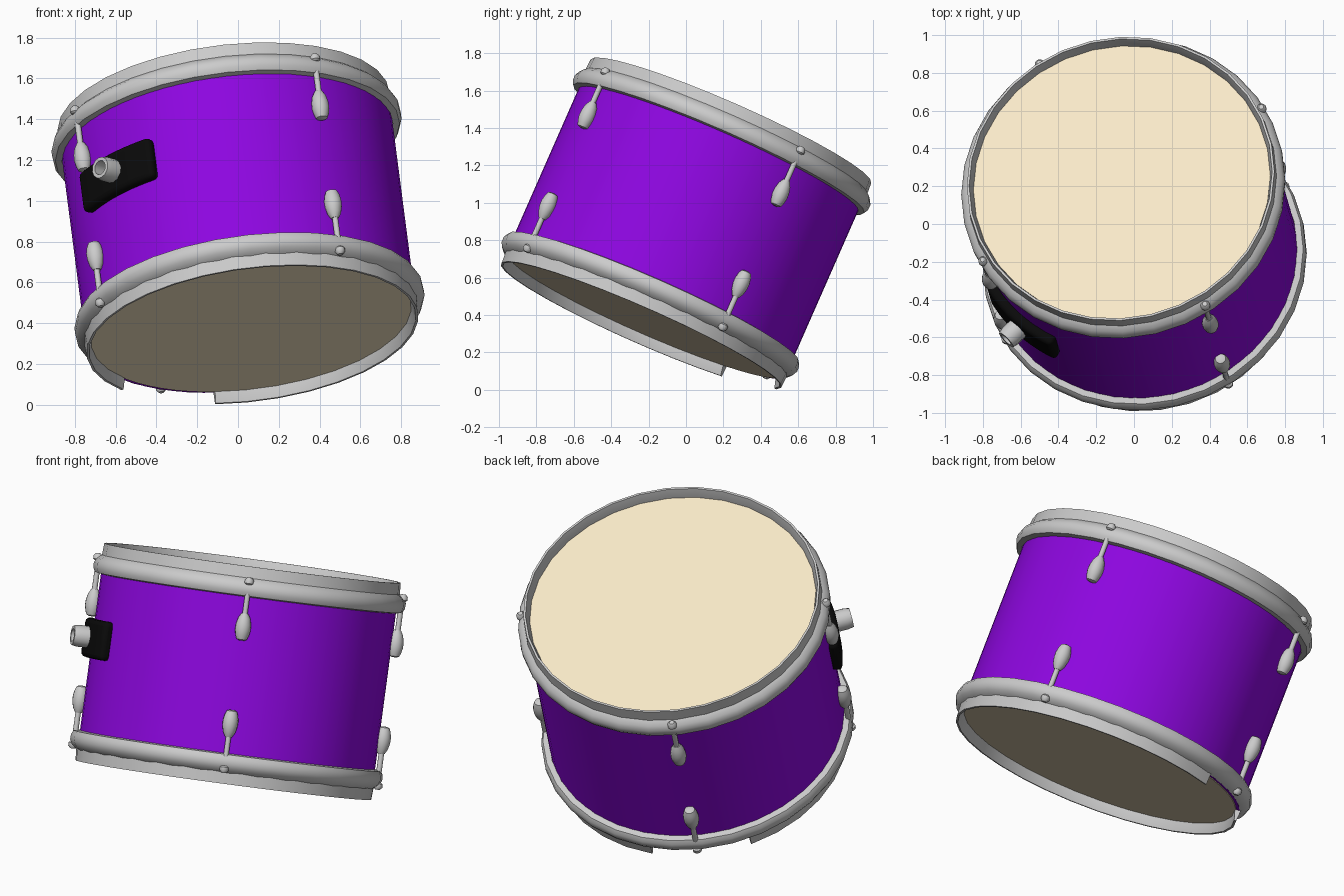
import bpy, bmesh
from math import radians, cos, sin
from mathutils import Matrix, Vector

if "Cube" in bpy.data.objects:
    bpy.data.objects.remove(bpy.data.objects["Cube"])

# Tilted drum frame: local z is the drum axis
axis = Vector((-0.13, 0.44, 1)).normalized()
e1 = (Vector((1, 0, 0)) - axis * axis.x).normalized()
e2 = axis.cross(e1)
FRAME = Matrix.Translation((0, 0, 0.89)) @ Matrix((e1, e2, axis)).transposed().to_4x4()


def material(name, rgb):
    m = bpy.data.materials.new(name)
    m.diffuse_color = (*rgb, 1)
    m.use_nodes = True
    m.node_tree.nodes["Principled BSDF"].inputs["Base Color"].default_value = m.diffuse_color
    return m


PURPLE = material("purple", (0.27, 0.002, 0.75))
SKIN = material("skin", (0.95, 0.82, 0.58))
BLACK = material("black", (0.003, 0.003, 0.003))


def lathe(name, profile, n=32, start=0, end=360, loop=True, mat=None, local=None, bevel=0):
    """Spin an (r, z) profile around the local z axis."""
    bm = bmesh.new()
    full = end - start >= 360
    rings = []
    for i in range(n if full else n + 1):
        a = radians(start + (end - start) * i / n)
        rings.append([bm.verts.new((r * cos(a), r * sin(a), z)) for r, z in profile])
    k = len(profile)
    for i in range(n):
        p, q = rings[i], rings[(i + 1) % len(rings)]
        for j in range(k if loop else k - 1):
            bm.faces.new((p[j], q[j], q[(j + 1) % k], p[(j + 1) % k]))
    if not full:
        bm.faces.new(rings[0])
        bm.faces.new(rings[-1])
    elif not loop:
        bm.faces.new([r[0] for r in rings])
        bm.faces.new([r[-1] for r in rings])
    bmesh.ops.recalc_face_normals(bm, faces=bm.faces)
    me = bpy.data.meshes.new(name)
    bm.to_mesh(me)
    bm.free()
    ob = bpy.data.objects.new(name, me)
    bpy.context.collection.objects.link(ob)
    ob.matrix_world = FRAME @ (local or Matrix())
    if mat:
        me.materials.append(mat)
    if bevel:
        b = ob.modifiers.new("bevel", 'BEVEL')
        b.width, b.segments = bevel, 3
    bpy.ops.object.select_all(action='DESELECT')
    ob.select_set(True)
    bpy.context.view_layer.objects.active = ob
    bpy.ops.object.shade_smooth_by_angle(angle=radians(40))
    return ob


# Shell
lathe("shell", [(0.816, -0.54), (0.816, 0.54), (0.78, 0.54), (0.78, -0.54)], 64, mat=PURPLE)

# Hoops, heads and tuning hardware at both ends
wall = [(0.808, 0.6), (0.82, 0.6), (0.826, 0.5), (0.79, 0.5), (0.79, 0.54)]
flange = [(0.818, 0.54), (0.83, 0.532), (0.85, 0.515), (0.863, 0.49),
          (0.862, 0.46), (0.85, 0.438), (0.818, 0.432)]
rod = [(0.015, 0.32), (0.015, 0.51)]
bolt = [(0.016, 0.50), (0.025, 0.508), (0.025, 0.526), (0.013, 0.54)]
lug = [(0.014, 0.192), (0.028, 0.198), (0.037, 0.22), (0.043, 0.25),
       (0.042, 0.28), (0.034, 0.315), (0.019, 0.342)]
for end, s in (("top", 1), ("bottom", -1)):
    def flip(profile):
        return [(r, z * s) for r, z in profile]
    if s > 0:
        lathe("top_hoop_wall", wall)
    else:  # lower hoop has an opening at the back
        lathe("bottom_hoop_wall", flip(wall), 29, 142, 463)
    lathe(end + "_hoop_flange", flip(flange))
    lathe(end + "_head", flip([(0.796, 0.536), (0.796, 0.545)]), 64, loop=False, mat=SKIN)
    for i, ang in enumerate((28.5, 121.5, 208.5, 301.5)):
        turn = Matrix.Rotation(radians(ang), 4, 'Z')
        for part, prof, n, r in (("rod", rod, 10, 0.84), ("bolt", bolt, 12, 0.845), ("lug", lug, 16, 0.838)):
            lathe(f"{end}_{part}_{i + 1}", flip(prof), n, loop=False,
                  local=turn @ Matrix.Translation((r, 0, 0)))

# Curved mounting plate with a hollow socket
lathe("mount_plate", [(0.80, -0.03), (0.866, -0.03), (0.866, 0.185), (0.80, 0.185)],
      10, 207, 241, mat=BLACK, bevel=0.025)
socket_at = (Matrix.Rotation(radians(225), 4, 'Z') @ Matrix.Translation((0, 0, 0.083))
             @ Matrix.Rotation(radians(90), 4, 'Y'))
lathe("mount_socket", [(0.06, 0.84), (0.06, 0.92), (0.054, 0.95), (0.036, 0.95), (0.036, 0.84)],
      12, local=socket_at)
